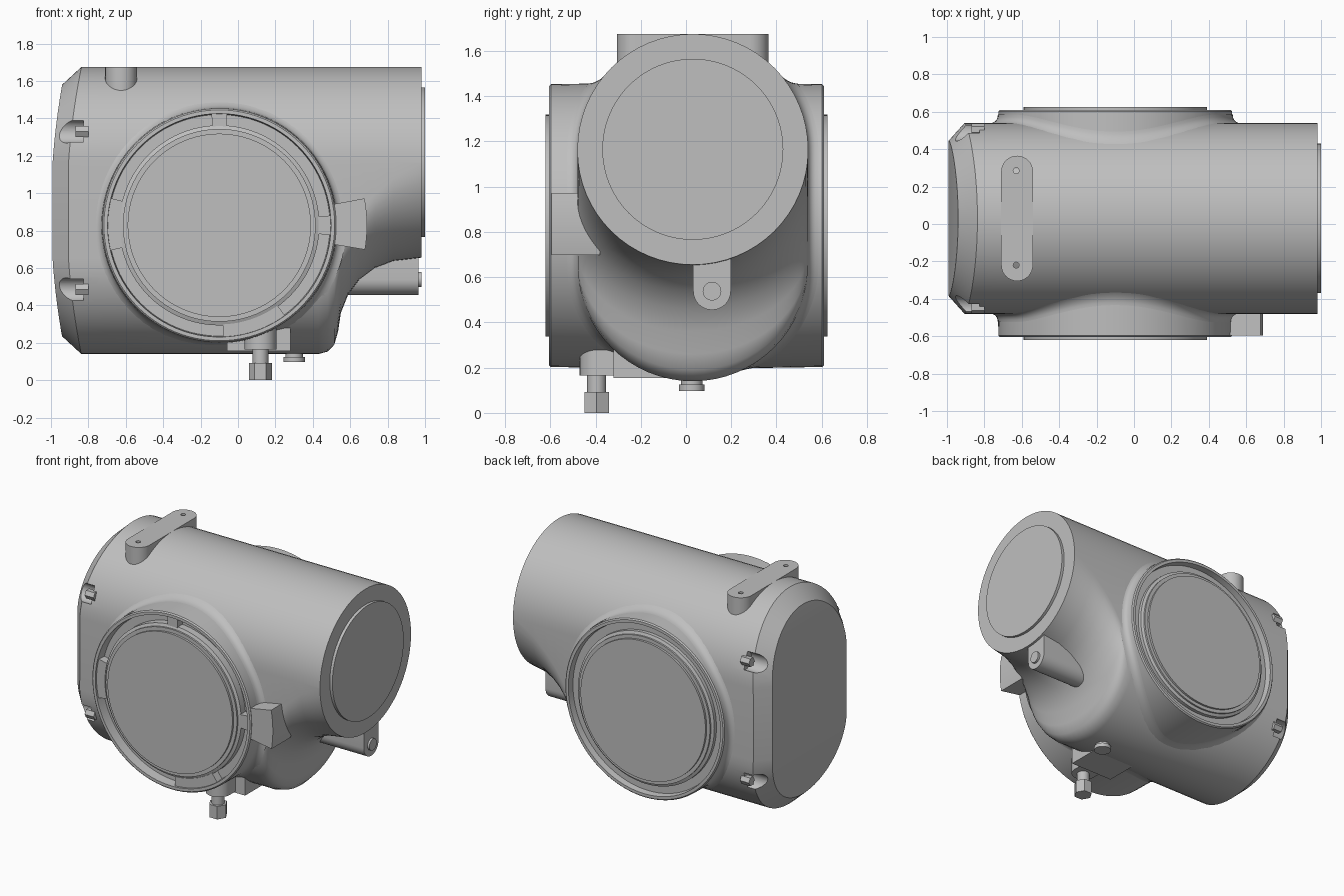
import bpy, bmesh, math
from math import pi, cos, sin, sqrt

cube = bpy.data.objects.get("Cube")
if cube:
    bpy.data.objects.remove(cube, do_unlink=True)

grey = bpy.data.materials.new("cast_grey")
grey.use_nodes = True
GREY = (0.52, 0.52, 0.52, 1)
grey.diffuse_color = GREY
grey.node_tree.nodes["Principled BSDF"].inputs["Base Color"].default_value = GREY

CY, TOP, LOW, R = 0.03, 1.165, 0.65, 0.51     # body section: centre y, arc centres, radius
PX, PZ, PR = -0.10, 0.828, 0.625              # side port centre and radius


def finish(name, bm, angle=30):
    bmesh.ops.remove_doubles(bm, verts=bm.verts, dist=1e-5)
    bmesh.ops.recalc_face_normals(bm, faces=bm.faces)
    mesh = bpy.data.meshes.new(name)
    bm.to_mesh(mesh)
    bm.free()
    mesh.materials.append(grey)
    ob = bpy.data.objects.new(name, mesh)
    bpy.context.collection.objects.link(ob)
    bpy.ops.object.select_all(action='DESELECT')
    ob.select_set(True)
    bpy.context.view_layer.objects.active = ob
    bpy.ops.object.shade_smooth_by_angle(angle=math.radians(angle))
    return ob


def bridge(bm, rings):
    for a, b in zip(rings, rings[1:]):
        for i in range(len(a)):
            j = (i + 1) % len(a)
            bm.faces.new((a[i], a[j], b[j], b[i]))


def prism(name, outline, axis, lo, hi):
    place = {'X': lambda u, v, h: (h, u, v),
             'Y': lambda u, v, h: (u, h, v),
             'Z': lambda u, v, h: (u, v, h)}[axis]
    bm = bmesh.new()
    rings = [[bm.verts.new(place(u, v, h)) for u, v in outline] for h in (lo, hi)]
    bridge(bm, rings)
    for ring in rings:
        bm.faces.new(ring)
    return finish(name, bm)


def circle(u, v, r, n=32):
    return [(u + r * cos(2 * pi * k / n), v + r * sin(2 * pi * k / n)) for k in range(n)]


def slot(u, v0, v1, r, n=16):
    upper = [(u + r * cos(pi * k / n), v1 + r * sin(pi * k / n)) for k in range(n + 1)]
    return upper + [(u - r * cos(pi * k / n), v0 - r * sin(pi * k / n)) for k in range(n + 1)]


def sector(r0, r1, start, end, n=10):
    angles = [math.radians(start + (end - start) * k / n) for k in range(n + 1)]
    return ([(PX + r1 * cos(a), PZ + r1 * sin(a)) for a in angles] +
            [(PX + r0 * cos(a), PZ + r0 * sin(a)) for a in reversed(angles)])


def cut(ob, cutter):
    mod = ob.modifiers.new("cut", 'BOOLEAN')
    mod.object, mod.operation, mod.solver = cutter, 'DIFFERENCE', 'EXACT'
    bpy.context.view_layer.objects.active = ob
    bpy.ops.object.modifier_apply(modifier=mod.name)
    bpy.data.objects.remove(cutter, do_unlink=True)


# Main body: oval housing whose lower half sweeps up into a round barrel
def section(r, low, bottom, n=32):
    pts = [(CY + r * cos(pi * k / n), TOP + r * sin(pi * k / n)) for k in range(n + 1)]
    return pts + [(CY - r * cos(pi * k / n), low - (low - bottom) * sin(pi * k / n))
                  for k in range(n + 1)]


def bowed(z):
    return -1 + 0.06 * ((z - 0.905) / 0.675) ** 2


bm = bmesh.new()
inner = [bm.verts.new((bowed(z), y, z)) for y, z in section(R - 0.095, LOW, LOW - R + 0.095)]
outer = [bm.verts.new((bowed(z) + 0.085, y, z)) for y, z in section(R, LOW, LOW - R)]
rings = [inner, outer]
stations = [(-0.72, 0.65, 0.14), (0.43, 0.65, 0.14), (0.48, 0.66, 0.153), (0.515, 0.67, 0.19),
            (0.535, 0.69, 0.26), (0.55, 0.73, 0.36), (0.59, 0.81, 0.46), (0.65, 0.90, 0.54),
            (0.73, 0.99, 0.60), (0.83, 1.08, 0.638), (0.98, 1.16, 0.655)]
for x, low, bottom in stations:
    rings.append([bm.verts.new((x, y, z)) for y, z in section(R, low, bottom)])
bridge(bm, rings)
bm.faces.new(rings[-1])
half = len(inner) // 2
for base in (0, half):                        # strips across the bowed end
    for k in range(half // 2):
        a, b = base + k, base + half - 1 - k
        quad = [inner[a], inner[a + 1], inner[b - 1], inner[b]]
        bm.faces.new(list(dict.fromkeys(quad)))
bm.faces.new((inner[0], inner[half - 1], inner[half], inner[-1]))
body = finish("main_body", bm, 35)

# Bolt pockets in the bowed end, with their bolts
for side, y in (("left", CY + 0.475), ("right", CY - 0.475)):
    for level, z in (("upper", 1.33), ("lower", 0.485)):
        cut(body, prism("pocket_cutter", circle(y, z, 0.062, 24), 'X', -1.1, -0.825))
        prism(f"{level}_{side}_bolt", circle(y, z, 0.033, 6), 'X', -0.87, -0.80)
bpy.ops.object.select_all(action='DESELECT')
body.select_set(True)
bpy.context.view_layer.objects.active = body
bpy.ops.object.shade_smooth_by_angle(angle=math.radians(35))


# Side ports: rim, groove and raised cover, turned around the y axis
def wall(z):
    d = max(z - TOP, LOW - z, 0)
    return sqrt(max(R * R - d * d, 0))


def port(name, sign, rim, floor, face):
    profile = [(PR + 0.008, 0.1), (PR, rim - 0.008), (PR - 0.008, rim), (0.597, rim),
               (0.592, floor), (0.535, floor), (0.535, rim - 0.02), (0.515, rim - 0.012),
               (0.515, rim), (0.49, rim), (0.49, face)]
    n = 96
    dirs = [(cos(2 * pi * k / n), sin(2 * pi * k / n)) for k in range(n)]
    bm = bmesh.new()
    rings = [[bm.verts.new((PX + r * c, sign * h, PZ + r * s)) for c, s in dirs]
             for r, h in profile]
    bridge(bm, rings)
    bm.faces.new(rings[-1])
    finish(name, bm)
    # Soft fillet where the port meets the body
    bm = bmesh.new()
    rings = []
    for k in range(7):
        t, ring = k / 6, []
        for c, s in dirs:
            r0, r1 = PR + 0.055, PR + 0.003
            h0 = wall(PZ + r0 * s) - 0.004
            h1 = wall(PZ + r1 * s)
            r = r0 * (1 - t) ** 2 + r1 * (1 - (1 - t) ** 2)
            h = h0 * (1 - t) ** 2 + h1 * 2 * t * (1 - t) + (h1 + 0.045) * t * t
            ring.append(bm.verts.new((PX + r * c, CY + sign * h, PZ + r * s)))
        rings.append(ring)
    bridge(bm, rings)
    finish(name + "_fillet", bm, 50)


port("front_port", -1, 0.605, 0.535, 0.62)
port("back_port", 1, 0.61, 0.565, 0.625)

# Retaining blocks in the front groove
for name, start, end in (("top", 86, 94), ("left", -5, 5), ("right", 166, 193),
                         ("bottom", 272, 306)):
    prism(f"{name}_groove_block", sector(0.53, 0.596, start, end), 'Y', -0.592, -0.5)

# Stop block beside the front port
prism("stop_block", sector(0.60, 0.79, -9.5, 10.5), 'Y', -0.595, -0.38)

# Barrel end cover
prism("barrel_cover", circle(CY, TOP, 0.40, 96), 'X', 0.95, 1.0)

# Mounting pad on top, with two screw holes
pad = prism("mounting_pad", slot(-0.625, -0.22, 0.28, 0.085), 'Z', 1.55, 1.675)
for y in (-0.22, 0.285):
    cut(pad, prism("hole_cutter", circle(-0.63, y, 0.016, 16), 'Z', 1.6, 1.8))

# Hinge lug and pin under the barrel
prism("hinge_lug", slot(0.115, 0.538, 0.70, 0.083), 'X', 0.50, 0.965)
prism("hinge_pin", circle(0.115, 0.538, 0.041), 'X', 0.94, 0.98)

# Cable gland with its boss
prism("gland_boss", slot(0.12, -0.385, -0.15, 0.085), 'Z', 0.165, 0.40)
prism("gland_boss_web", [(-0.06, -0.32), (0.28, -0.32), (0.28, 0), (-0.06, 0)], 'Z', 0.155, 0.30)
prism("gland_stem", circle(0.12, -0.395, 0.042), 'Z', 0.08, 0.18)
prism("gland_nut", circle(0.12, -0.395, 0.062, 6), 'Z', 0.0, 0.092)

# Drain plug
prism("drain_plug", circle(0.30, 0.025, 0.057), 'Z', 0.097, 0.125)
prism("drain_plug_neck", circle(0.30, 0.025, 0.047), 'Z', 0.12, 0.16)
